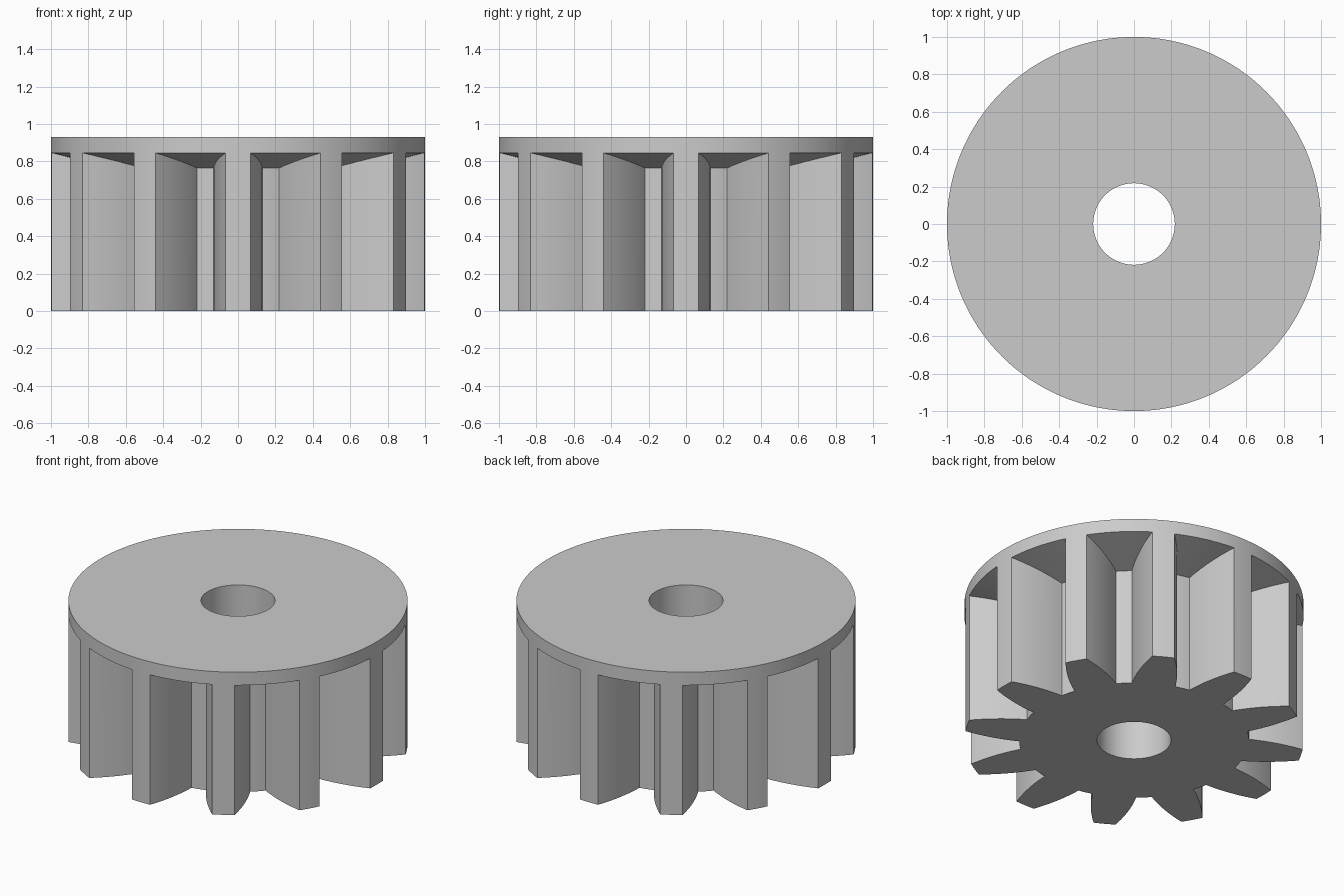
import bpy
import bmesh
from math import asin, pi, sin, cos, radians

cube = bpy.data.objects.get("Cube")
if cube:
    bpy.data.objects.remove(cube)

TEETH = 12
TIP, ROOT, BORE = 1.0, 0.677, 0.218
HEIGHT, RIM_Z, CONE_SLOPE = 0.93, 0.845, 0.25
FLANK_STEPS, ARC_STEPS = 10, 4
PITCH = 2 * pi / TEETH


def half_angle(r):
    """Half the angular width of a tooth, with a bulging flank."""
    t = TIP - r
    return asin((0.066 + 0.365 * t - 0.517 * t * t) / r)


def tooth_samples():
    """(radius, angle) along one pitch: tip arc, flank, root arc, next flank."""
    radii = [TIP + (ROOT - TIP) * i / FLANK_STEPS for i in range(FLANK_STEPS + 1)]
    flank = [(r, half_angle(r)) for r in radii]
    tip_a, root_a = flank[0][1], flank[-1][1]
    tip = [(TIP, tip_a * (2 * i / ARC_STEPS - 1)) for i in range(1, ARC_STEPS)]
    gap = PITCH - 2 * root_a
    root = [(ROOT, root_a + gap * i / ARC_STEPS) for i in range(1, ARC_STEPS)]
    rising = [(r, PITCH - a) for r, a in reversed(flank)]
    return tip + flank + root + rising


def column(bm, r, angle):
    """Section ring: bore, tooth, conical flange underside, rim, top."""
    section = [(BORE, 0), (r, 0), (r, RIM_Z - CONE_SLOPE * (TIP - r)),
               (TIP, RIM_Z), (TIP, HEIGHT), (BORE, HEIGHT)]
    return [bm.verts.new((d * cos(angle), d * sin(angle), z)) for d, z in section]


# Flanged pinion swept around its axis
bm = bmesh.new()
columns = [column(bm, r, a + k * PITCH - radians(90))
           for k in range(TEETH) for r, a in tooth_samples()]
for i, here in enumerate(columns):
    after = columns[(i + 1) % len(columns)]
    for j in range(len(here)):
        n = (j + 1) % len(here)
        bm.faces.new((here[j], after[j], after[n], here[n]))
bmesh.ops.remove_doubles(bm, verts=bm.verts, dist=1e-5)
bmesh.ops.recalc_face_normals(bm, faces=bm.faces)

mesh = bpy.data.meshes.new("flanged_pinion")
bm.to_mesh(mesh)
bm.free()
pinion = bpy.data.objects.new("flanged_pinion", mesh)
bpy.context.collection.objects.link(pinion)

# Plain grey finish
grey = bpy.data.materials.new("light_grey")
grey.use_nodes = True
colour = (0.6, 0.6, 0.6, 1)
grey.diffuse_color = colour
grey.node_tree.nodes["Principled BSDF"].inputs["Base Color"].default_value = colour
mesh.materials.append(grey)

# Smooth curves, crisp corners
bpy.ops.object.select_all(action="DESELECT")
pinion.select_set(True)
bpy.context.view_layer.objects.active = pinion
bpy.ops.object.shade_smooth_by_angle(angle=radians(30))
